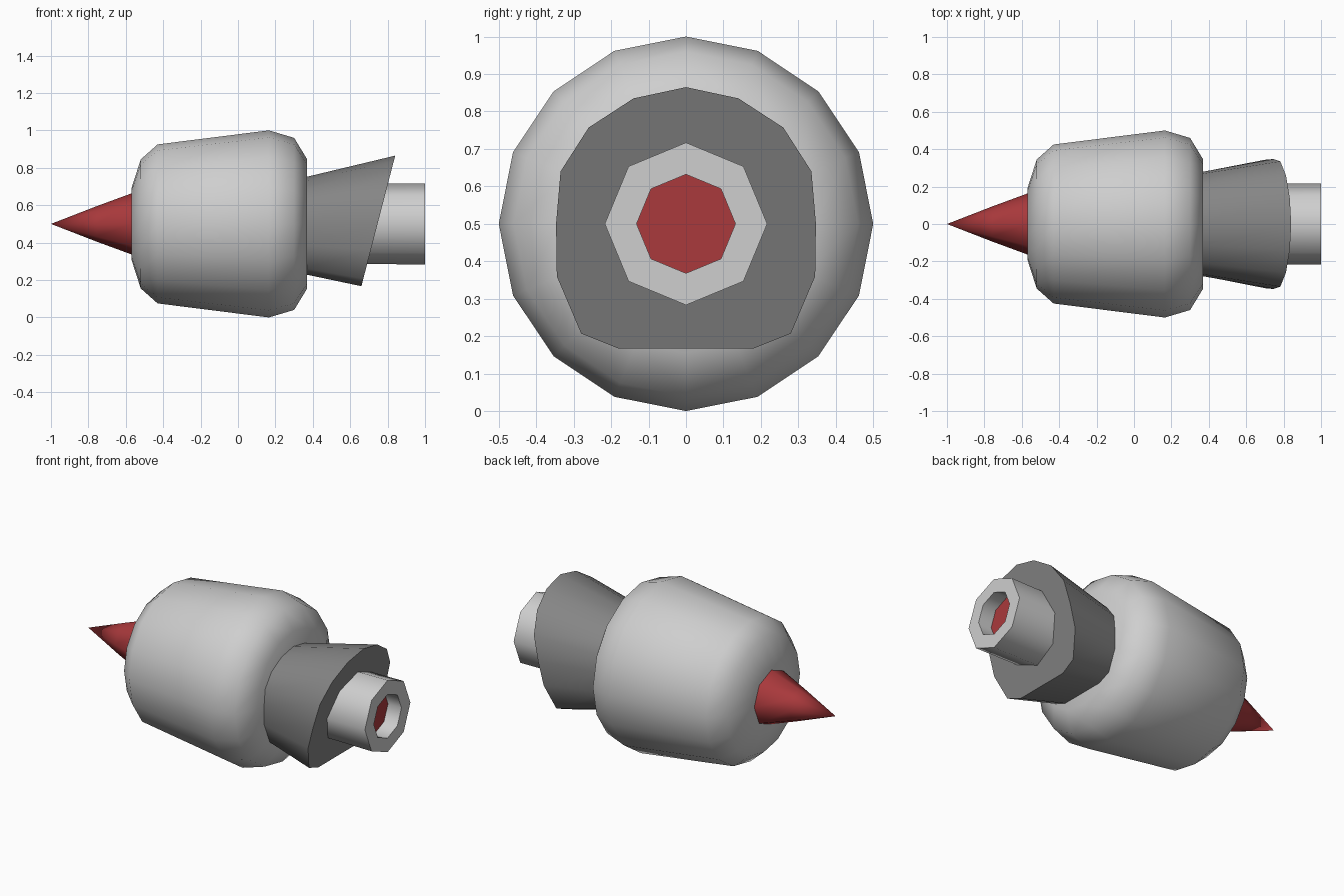
import bpy, bmesh
from math import sin, cos, pi, radians

cube = bpy.data.objects.get("Cube")
if cube:
    bpy.data.objects.remove(cube, do_unlink=True)

AXIS_Z = 0.5


def material(name, rgb):
    m = bpy.data.materials.new(name)
    m.use_nodes = True
    m.diffuse_color = (*rgb, 1)
    m.node_tree.nodes["Principled BSDF"].inputs["Base Color"].default_value = (*rgb, 1)
    return m


light_grey = material("light grey", (0.62, 0.62, 0.62))
dark_grey = material("dark grey", (0.235, 0.235, 0.235))
red = material("red", (0.40, 0.041, 0.045))


def loft(name, rings, mat, angle=60):
    """Skin rings of equal length; a one-point ring is a tip, other ends are capped."""
    bm = bmesh.new()
    loops = [[bm.verts.new(p) for p in ring] for ring in rings]
    for a, b in zip(loops, loops[1:]):
        n = max(len(a), len(b))
        for i in range(n):
            j = (i + 1) % n
            if len(a) == 1:
                bm.faces.new((a[0], b[j], b[i]))
            else:
                bm.faces.new((a[i], a[j], b[j], b[i]))
    for end in (loops[0], loops[-1]):
        if len(end) > 2:
            bm.faces.new(end)
    bmesh.ops.recalc_face_normals(bm, faces=bm.faces[:])
    mesh = bpy.data.meshes.new(name)
    bm.to_mesh(mesh)
    bm.free()
    obj = bpy.data.objects.new(name, mesh)
    bpy.context.collection.objects.link(obj)
    mesh.materials.append(mat)
    bpy.ops.object.select_all(action='DESELECT')
    obj.select_set(True)
    bpy.context.view_layer.objects.active = obj
    bpy.ops.object.shade_smooth_by_angle(angle=radians(angle))
    return obj


def circle(x, r, sides):
    if r == 0:
        return [(x, 0, AXIS_Z)]
    return [(x, r * sin(2 * pi * i / sides), AXIS_Z + r * cos(2 * pi * i / sides))
            for i in range(sides)]


def lathe(name, profile, sides, mat):
    return loft(name, [circle(x, r, sides) for x, r in profile], mat)


# Barrel-shaped body, widest towards the nozzle end
lathe("body", [(-0.57, 0.19), (-0.52, 0.345), (-0.43, 0.425), (0.165, 0.5),
               (0.30, 0.46), (0.37, 0.345)], 16, light_grey)

# Pointed tip
lathe("nose_spike", [(-1, 0), (-0.755, 0.095), (-0.57, 0.163), (-0.54, 0.172)], 8, red)

# Flared collar, flat underneath and cut off at a slant
half = [(0, 0.365), (0.14, 0.335), (0.26, 0.257), (0.335, 0.14), (0.347, 0),
        (0.345, -0.14), (0.28, -0.293), (0.18, -0.333), (0, -0.333)]
outline = half + [(-y, z) for y, z in half[-2:0:-1]]
near = [(0.36, 0.8 * y, AXIS_Z + z * (0.685 if z > 0 else 0.81)) for y, z in outline]
far = [(0.746 + 0.259 * z, y, AXIS_Z + z) for y, z in outline]
loft("slanted_collar", [near, far], dark_grey)

# Hollow octagonal nozzle with a red disc set inside
lathe("nozzle", [(0.65, 0.214), (1, 0.217), (1, 0.132), (0.905, 0.132)], 8, light_grey)
lathe("nozzle_core", [(0.904, 0.132), (0.91, 0.132)], 8, red)
